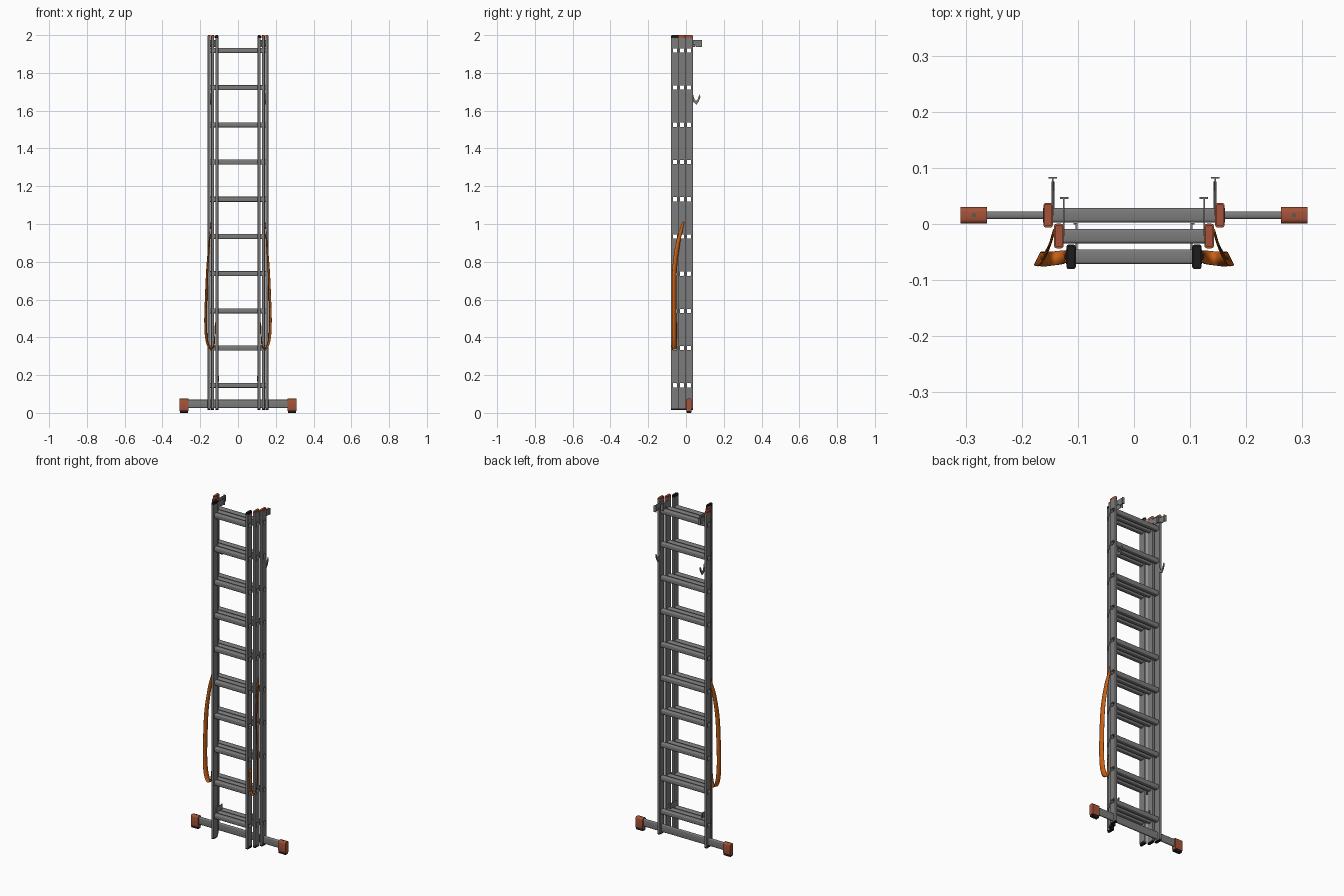
import bpy, bmesh, math
from mathutils import Vector

if "Cube" in bpy.data.objects:
    bpy.data.objects.remove(bpy.data.objects["Cube"])


def material(name, rgb):
    m = bpy.data.materials.new(name)
    m.diffuse_color = (*rgb, 1)
    m.use_nodes = True
    m.node_tree.nodes["Principled BSDF"].inputs["Base Color"].default_value = m.diffuse_color
    return m


METAL = material("aluminium grey", (0.2, 0.2, 0.2))
RED = material("brick red plastic", (0.38, 0.085, 0.04))
BLACK = material("black rubber", (0.012, 0.012, 0.012))
ORANGE = material("orange webbing", (0.58, 0.12, 0.008))
DARK = material("dark steel", (0.1, 0.1, 0.1))


def rrect(cx, cy, w, h, r, seg=3):
    """Rounded rectangle outline."""
    pts = []
    for k, (sx, sy) in enumerate([(1, 1), (-1, 1), (-1, -1), (1, -1)]):
        for i in range(seg + 1):
            a = math.pi / 2 * (k + i / seg)
            pts.append((cx + sx * (w / 2 - r) + r * math.cos(a),
                        cy + sy * (h / 2 - r) + r * math.sin(a)))
    return pts


def place(axis, u, v, t):
    return {"x": (t, u, v), "y": (u, t, v), "z": (u, v, t)}[axis]


def prism(bm, pts, axis, a, b):
    """Outline extruded along an axis from a to b."""
    lo = [bm.verts.new(place(axis, u, v, a)) for u, v in pts]
    hi = [bm.verts.new(place(axis, u, v, b)) for u, v in pts]
    n = len(pts)
    bm.faces.new(lo)
    bm.faces.new(hi)
    for i in range(n):
        bm.faces.new((lo[i], lo[(i + 1) % n], hi[(i + 1) % n], hi[i]))


def tube(bm, outer, inner, axis, a, b):
    """Open hollow tube between two matching outlines."""
    loops = [[bm.verts.new(place(axis, u, v, t)) for u, v in p]
             for p, t in ((outer, a), (outer, b), (inner, b), (inner, a))]
    n = len(outer)
    for k in range(4):
        p, q = loops[k], loops[(k + 1) % 4]
        for i in range(n):
            j = (i + 1) % n
            bm.faces.new((p[i], p[j], q[j], q[i]))


def box(bm, x0, x1, y0, y1, z0, z1):
    prism(bm, [(x0, y0), (x1, y0), (x1, y1), (x0, y1)], "z", z0, z1)


def finish(bm, name, mat, mirror=False):
    if mirror:
        geo = bmesh.ops.duplicate(bm, geom=bm.verts[:] + bm.edges[:] + bm.faces[:])["geom"]
        for v in geo:
            if isinstance(v, bmesh.types.BMVert):
                v.co.x = -v.co.x
    bmesh.ops.recalc_face_normals(bm, faces=bm.faces[:])
    me = bpy.data.meshes.new(name)
    bm.to_mesh(me)
    bm.free()
    me.materials.append(mat)
    ob = bpy.data.objects.new(name, me)
    bpy.context.collection.objects.link(ob)
    return ob


RUNG_Z = [0.146 + 0.197 * i for i in range(10)]
STILE_W, STILE_D = 0.016, 0.043

# Three ladder sections: name, stile centre x, centre y, cap material
SECTIONS = [("rear", 0.153, 0.0155, RED),
            ("middle", 0.134, -0.0215, RED),
            ("front", 0.112, -0.0585, BLACK)]

for name, sx, sy, cap_mat in SECTIONS:
    # side stiles, pierced where the rungs pass through
    bm = bmesh.new()
    prism(bm, rrect(sx, sy, STILE_W, STILE_D, 0.003), "z", 0.022, 1.99)
    stiles = finish(bm, name + "_stiles", METAL, True)
    bm = bmesh.new()
    for z in RUNG_Z:
        box(bm, -0.3, 0.3, sy - 0.012, sy + 0.012, z - 0.012, z + 0.012)
    cutter = finish(bm, name + "_hole_cutter", METAL)
    cutter.hide_render = True
    mod = stiles.modifiers.new("holes", "BOOLEAN")
    mod.object = cutter
    mod.solver = "EXACT"
    dg = bpy.context.evaluated_depsgraph_get()
    cut = bpy.data.meshes.new_from_object(stiles.evaluated_get(dg))
    stiles.modifiers.clear()
    stiles.data = cut
    bpy.data.objects.remove(cutter)

    # hollow rungs with a flared collar at each end
    bm = bmesh.new()
    end = sx + STILE_W / 2 + 0.001
    for z in RUNG_Z:
        inner = rrect(sy, z, 0.0225, 0.0225, 0.003)
        tube(bm, rrect(sy, z, 0.026, 0.027, 0.005), inner, "x", -end, end)
    finish(bm, name + "_rungs", METAL)

    # top caps and bottom feet
    bm = bmesh.new()
    prism(bm, rrect(sx, sy, STILE_W + 0.001, STILE_D + 0.001, 0.005), "z", 1.986, 1.996)
    prism(bm, rrect(sx, sy, STILE_W - 0.003, STILE_D - 0.004, 0.004), "z", 1.996, 2.0)
    finish(bm, name + "_top_caps", cap_mat, True)
    bm = bmesh.new()
    prism(bm, rrect(sx, sy, STILE_W, STILE_D, 0.005), "z", 0.015, 0.03)
    finish(bm, name + "_feet", BLACK, True)

# stabiliser bar
bm = bmesh.new()
prism(bm, rrect(0.0155, 0.048, 0.014, 0.044, 0.005), "x", -0.27, 0.27)
finish(bm, "stabiliser_bar", METAL)

# stabiliser end blocks, rubber pads and pins
bm = bmesh.new()
prism(bm, rrect(0.0155, 0.042, 0.029, 0.066, 0.008), "x", 0.262, 0.309)
finish(bm, "stabiliser_end_blocks", RED, True)
bm = bmesh.new()
prism(bm, rrect(0.0155, 0.008, 0.026, 0.016, 0.004), "x", 0.264, 0.307)
finish(bm, "stabiliser_pads", BLACK, True)
bm = bmesh.new()
prism(bm, rrect(0.285, 0.0155, 0.008, 0.008, 0.0039), "z", 0.07, 0.077)
finish(bm, "stabiliser_pins", DARK, True)

# upper guide brackets: notched plate and end flange behind rear and middle sections
for name, x, y in (("rear", 0.145, 0.035), ("middle", 0.125, -0.001)):
    bm = bmesh.new()
    plate = [(y - 0.02, 1.975), (y + 0.048, 1.975), (y + 0.048, 1.937),
             (y + 0.018, 1.937), (y + 0.012, 1.948), (y - 0.02, 1.948)]
    prism(bm, plate, "x", x - 0.0015, x + 0.0015)
    box(bm, x - 0.008, x + 0.007, y + 0.046, y + 0.049, 1.937, 1.975)
    finish(bm, name + "_guide_brackets", METAL, True)

# lower guide clips on the front section
bm = bmesh.new()
box(bm, 0.101, 0.104, -0.055, 0.002, 0.165, 0.195)
box(bm, 0.101, 0.108, -0.001, 0.002, 0.165, 0.195)
finish(bm, "lower_guide_clips", METAL, True)

# rung hooks on the rear section
bm = bmesh.new()
hook = [(0.028, 1.69), (0.037, 1.69), (0.043, 1.665), (0.05, 1.653), (0.06, 1.655),
        (0.066, 1.672), (0.074, 1.687), (0.076, 1.67), (0.068, 1.65), (0.056, 1.632),
        (0.046, 1.64), (0.028, 1.655)]
prism(bm, hook, "x", 0.142, 0.147)
finish(bm, "rung_hooks", METAL, True)

# safety straps: twisting ribbon (position, width direction, half width)
KEYS = [((0.143, -0.014, 1.01), 0.005), ((0.148, -0.030, 0.95), 0.009),
        ((0.154, -0.046, 0.88), 0.012), ((0.163, -0.061, 0.75), 0.013),
        ((0.169, -0.063, 0.60), 0.013), ((0.172, -0.062, 0.48), 0.013),
        ((0.166, -0.062, 0.39), 0.014), ((0.150, -0.062, 0.342), 0.014),
        ((0.132, -0.060, 0.345), 0.013), ((0.124, -0.059, 0.39), 0.012),
        ((0.121, -0.058, 0.49), 0.010)]


def spline(a, b, c, d, t):
    return 0.5 * (2 * b + (c - a) * t + (2 * a - 5 * b + 4 * c - d) * t * t
                  + (3 * b - a - 3 * c + d) * t ** 3)


bm = bmesh.new()
rows = []
P = [Vector((*p, w)) for p, w in KEYS]
P = [P[0]] + P + [P[-1]]
for i in range(len(P) - 3):
    for k in range(6):
        q = spline(*P[i:i + 4], k / 6)
        f = (i + k / 6) / (len(P) - 3)
        side = Vector((-0.5 * math.sin(math.pi * f), 1, 0)).normalized() * q.w
        c = q.xyz
        rows.append((bm.verts.new(c - side), bm.verts.new(c + side)))
for (a, b), (c, d) in zip(rows, rows[1:]):
    bm.faces.new((a, b, d, c))
strap = finish(bm, "safety_straps", ORANGE, True)
sol = strap.modifiers.new("thickness", "SOLIDIFY")
sol.thickness = 0.002
sol.offset = 0

# smooth rounded edges, keep corners sharp
for ob in bpy.context.scene.objects:
    ob.select_set(True)
    bpy.context.view_layer.objects.active = ob
bpy.ops.object.shade_smooth_by_angle(angle=math.radians(35))
